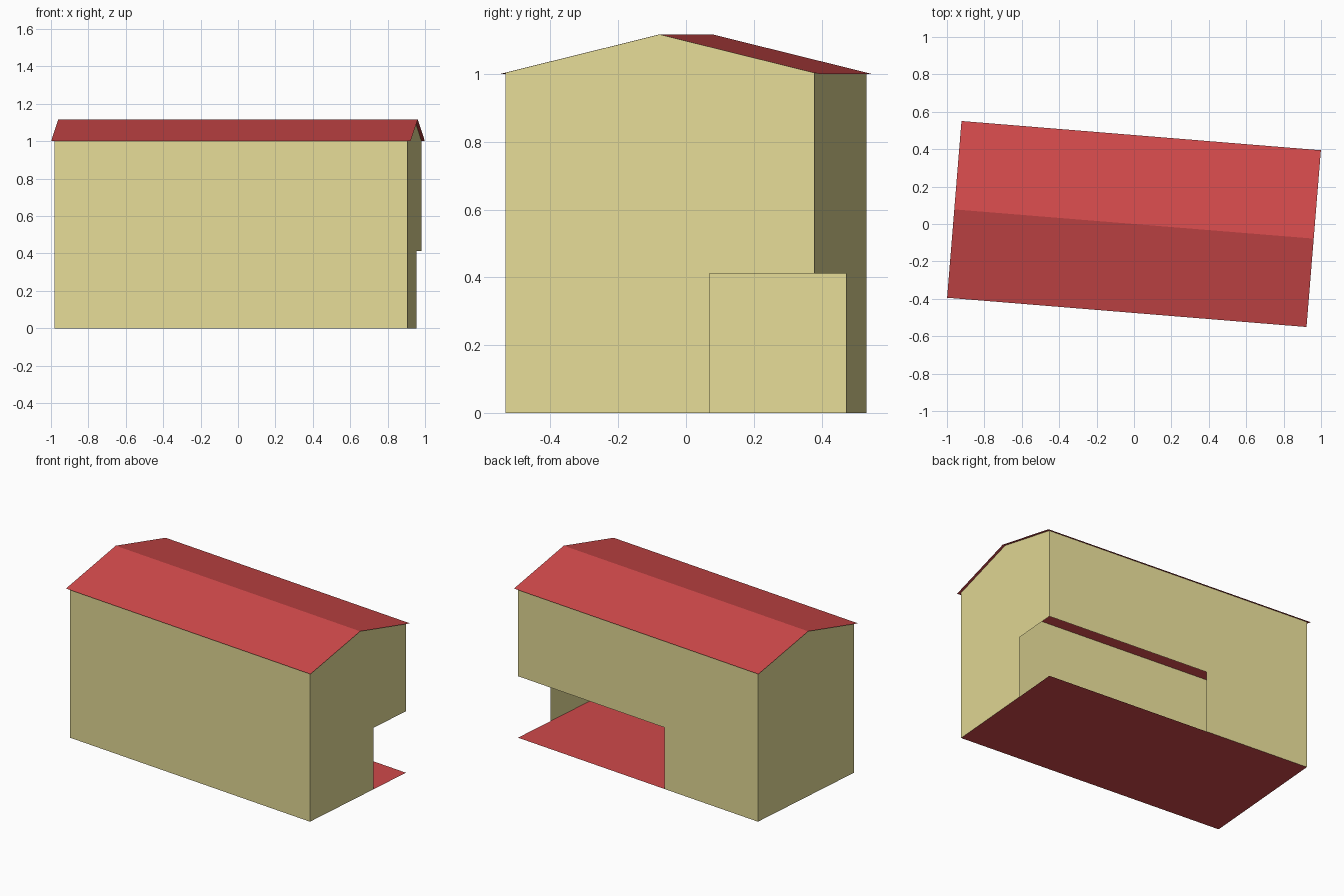
import bpy
import math

cube = bpy.data.objects.get("Cube")
if cube:
    bpy.data.objects.remove(cube, do_unlink=True)

TURN = math.radians(-4.65)          # the whole building is turned slightly
HX, HY = 0.946, 0.457               # half size of the walls
RX, RY = 0.964, 0.474               # half size of the roof
EAVE, RIDGE = 1.0, 1.117
WALL_TOP = RIDGE - (RIDGE - EAVE) * HY / RY
OPEN_H = 0.412                      # corner opening
OPEN_X = HX - 1.155
OPEN_Y = HY - 0.31


def material(name, colour):
    m = bpy.data.materials.new(name)
    m.use_nodes = True
    m.diffuse_color = (*colour, 1)
    m.node_tree.nodes["Principled BSDF"].inputs["Base Color"].default_value = (*colour, 1)
    return m


beige = material("beige_wall", (0.79, 0.716, 0.309))
red = material("red_sheet", (0.631, 0.067, 0.069))


def sheet(name, points, mat):
    """One flat panel from its outline."""
    mesh = bpy.data.meshes.new(name)
    mesh.from_pydata(points, [], [list(range(len(points)))])
    mesh.materials.append(mat)
    obj = bpy.data.objects.new(name, mesh)
    obj.rotation_euler.z = TURN
    bpy.context.collection.objects.link(obj)
    return obj


# Floor
sheet("floor", [(-HX, -HY, 0), (HX, -HY, 0), (HX, HY, 0), (-HX, HY, 0)], red)

# Long walls: plain front, back with the opening at its left end
front = [(-HX, 0), (HX, 0), (HX, WALL_TOP), (-HX, WALL_TOP)]
back = [(-HX, 0), (-HX, WALL_TOP), (HX, WALL_TOP),
        (HX, OPEN_H), (OPEN_X, OPEN_H), (OPEN_X, 0)]
sheet("front_wall", [(x, -HY, z) for x, z in front], beige)
sheet("back_wall", [(x, HY, z) for x, z in back], beige)

# Gable walls: the left one shares the corner opening
gable = [(HY, WALL_TOP), (0, RIDGE), (-HY, WALL_TOP), (-HY, 0)]
notch = [(OPEN_Y, 0), (OPEN_Y, OPEN_H), (HY, OPEN_H)]
sheet("left_gable", [(HX, y, z) for y, z in gable + notch], beige)
sheet("right_gable", [(-HX, y, z) for y, z in reversed(gable + [(HY, 0)])], beige)

# Roof slopes
for name, side in (("front_roof", -1), ("back_roof", 1)):
    outline = [(-RX, side * RY, EAVE), (RX, side * RY, EAVE),
               (RX, 0, RIDGE), (-RX, 0, RIDGE)]
    sheet(name, outline if side < 0 else outline[::-1], red)
